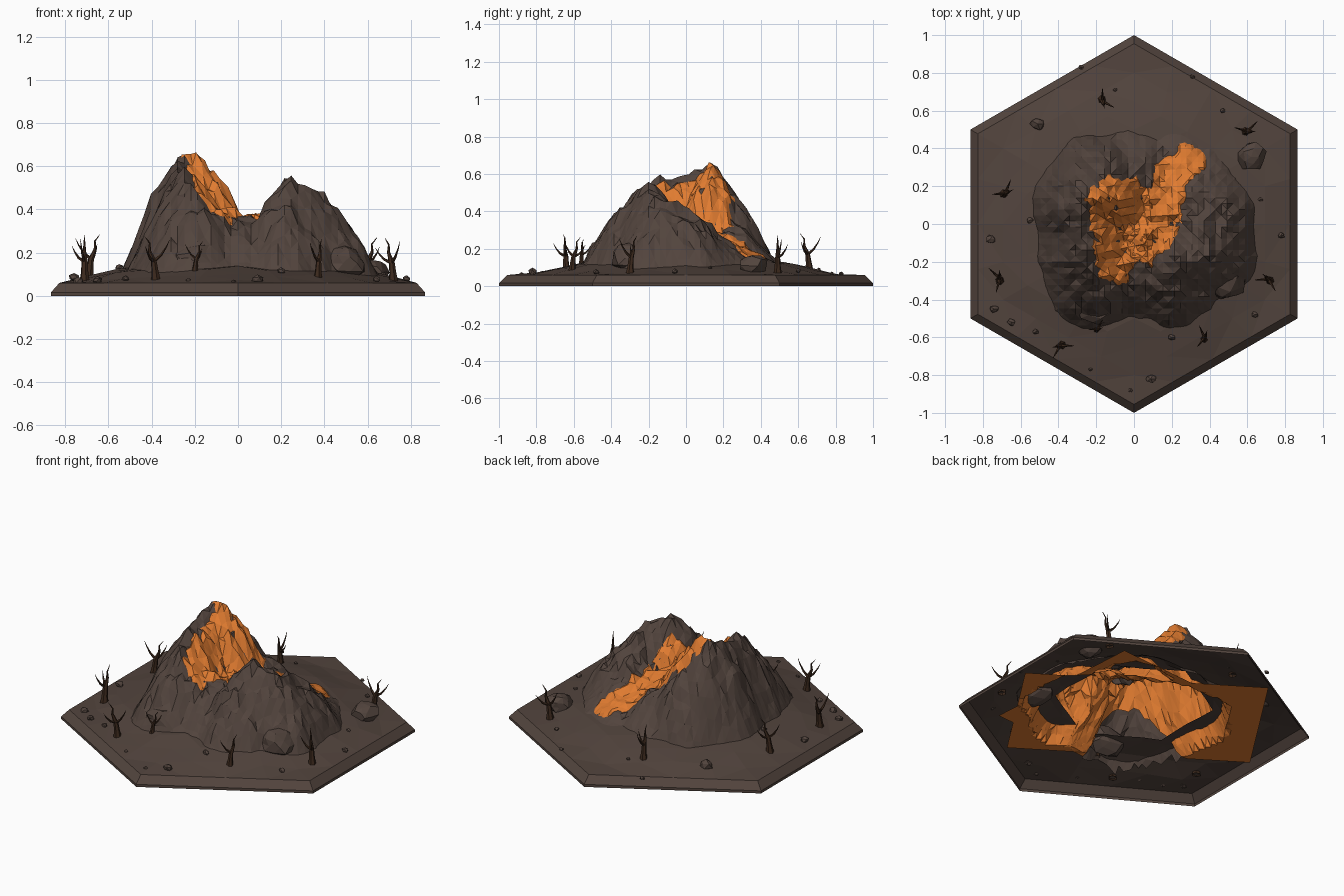
import bpy, bmesh, math, random
from mathutils import Vector, noise

if "Cube" in bpy.data.objects:
    bpy.data.objects.remove(bpy.data.objects["Cube"])

random.seed(4)


def material(name, rgb):
    m = bpy.data.materials.new(name)
    m.diffuse_color = (*rgb, 1)
    m.use_nodes = True
    m.node_tree.nodes["Principled BSDF"].inputs["Base Color"].default_value = m.diffuse_color
    return m


ROCK = material("dark_rock", (0.085, 0.058, 0.047))
LAVA = material("lava_orange", (0.75, 0.2, 0.03))
WOOD = material("charred_wood", (0.045, 0.022, 0.012))


def finish(name, bm, mat, recalc=False):
    if recalc:
        bmesh.ops.recalc_face_normals(bm, faces=bm.faces)
    me = bpy.data.meshes.new(name)
    bm.to_mesh(me)
    bm.free()
    me.materials.append(mat)
    ob = bpy.data.objects.new(name, me)
    bpy.context.collection.objects.link(ob)
    return ob


def clamp(v, a, b):
    return max(a, min(b, v))


def path_dist(x, y, path):
    """Nearest point on an (x, y, value) path: yields (distance, value) per segment."""
    p = Vector((x, y))
    for a, b in zip(path, path[1:]):
        A, B = Vector(a[:2]), Vector(b[:2])
        t = clamp((p - A).dot(B - A) / (B - A).length_squared, 0, 1)
        yield (p - A.lerp(B, t)).length, a[2] + (b[2] - a[2]) * t


# Height functions: gentle apron, twin ridges and the valley between them
def apron(x, y):
    t = clamp((0.9 - math.hypot(x, y)) / 0.45, 0, 1)
    return 0.06 + 0.075 * t * t * (3 - 2 * t)


# (spine path, foot width, convexity)
RIDGES = [
    ([(-0.2, -0.27, 0.51), (-0.24, -0.18, 0.585), (-0.25, -0.03, 0.575), (-0.25, 0.13, 0.67),
      (-0.17, 0.14, 0.63), (-0.17, 0.21, 0.54), (-0.02, 0.23, 0.36)], 0.285, 0.11),
    ([(0.2, -0.27, 0.47), (0.23, -0.2, 0.55), (0.38, -0.13, 0.48), (0.37, 0.0, 0.43), (0.31, 0.11, 0.32)], 0.275, 0.12),
    ([(-0.1, -0.23, 0.38), (0.06, -0.22, 0.37), (0.06, -0.05, 0.34), (0.12, 0.1, 0.29), (0.2, 0.22, 0.22)], 0.3, 0.14),
]


def mountain_z(x, y):
    q = Vector((x * 5, y * 5, 0.3))
    wx = x + 0.03 * noise.noise(q) + 0.015 * noise.noise(q * 2.7)
    wy = y + 0.03 * noise.noise(q + Vector((7, 3, 1))) + 0.015 * noise.noise(q * 2.7 + Vector((2, 9, 4)))
    best = 0.0
    for path, w, bulge in RIDGES:
        for d, h in path_dist(wx, wy, path):
            t = d / w
            f = 1 - t if t > 1 else 1 - t + bulge * math.sin(math.pi * t)
            best = max(best, 0.1 + (h - 0.1) * f)
    rough = clamp((best - 0.1) * 5, 0, 1)
    crag = abs(noise.noise(Vector((x * 11, y * 11, 2)))) - 0.2
    return best + rough * (0.07 * crag + 0.03 * noise.noise(Vector((x * 27, y * 27, 5))))


CRATER_PATH = [(-0.11, -0.21, 0.1), (-0.12, 0.14, 0.12), (-0.01, 0.16, 0.1), (-0.02, -0.08, 0.13)]
STREAM_PATH = [(0.05, -0.1, 0.11), (0.12, 0.0, 0.12), (0.14, 0.12, 0.11), (0.2, 0.24, 0.09), (0.29, 0.34, 0.09)]


def lava_z(path):
    def fz(x, y):
        inside = max(r - d for d, r in path_dist(x, y, path))
        inside += 0.05 * noise.noise(Vector((x * 11, y * 11, 8)))
        off = clamp(inside * 0.9, -0.12, 0.014)
        return max(0.03, max(mountain_z(x, y), apron(x, y) - 0.005) + off)
    return fz


def sheet(name, mat, size, n, angle, centre, fz, floor=None):
    """Triangulated height sheet over a rotated rectangle."""
    bm = bmesh.new()
    c, s = math.cos(angle), math.sin(angle)
    rows = []
    for j in range(n[1] + 1):
        row = []
        for i in range(n[0] + 1):
            u, v = size[0] * (i / n[0] - 0.5), size[1] * (j / n[1] - 0.5)
            x, y = centre[0] + u * c - v * s, centre[1] + u * s + v * c
            row.append(bm.verts.new((x, y, fz(x, y))))
        rows.append(row)
    for j, (a, b) in enumerate(zip(rows, rows[1:])):
        for i in range(n[0]):
            q = (a[i], a[i + 1], b[i + 1], b[i])
            k = (i + j) % 2
            for tri in ((0, 1, 2), (0, 2, 3)) if k else ((0, 1, 3), (1, 2, 3)):
                vs = [q[t] for t in tri]
                if floor is None or any(v.co.z > floor for v in vs):
                    bm.faces.new(vs)
    if floor is not None:
        bmesh.ops.delete(bm, geom=[v for v in bm.verts if not v.link_faces], context='VERTS')
        for v in bm.verts:
            v.co.z = max(v.co.z, 0.04)
    return finish(name, bm, mat)


sheet("mountain", ROCK, (1.36, 1.2), (44, 39), 0, (0.03, 0), mountain_z, 0.1)
sheet("crater_lava", LAVA, (1.38, 0.85), (46, 29), math.radians(-33), (-0.01, 0.02), lava_z(CRATER_PATH))
sheet("lava_stream", LAVA, (0.66, 1.02), (22, 34), math.radians(4), (0.24, 0.02), lava_z(STREAM_PATH))

# Hexagonal ground plate: open shell with a chamfered rim and a rising apron
bm = bmesh.new()
SEG = 4
rings = []
for r, z in ((1, 0), (1, 0.016), (0.955, 0.06), (0.8, None), (0.65, None), (0.5, None), (0.45, None)):
    ring = []
    for k in range(6 * SEG):
        a = math.radians(30 + 60 * (k // SEG))
        A = Vector((math.cos(a), math.sin(a)))
        B = Vector((math.cos(a + math.pi / 3), math.sin(a + math.pi / 3)))
        p = A.lerp(B, (k % SEG) / SEG) * r
        h = z if z is not None else apron(*p) + random.uniform(-0.006, 0.006)
        ring.append(bm.verts.new((*p, h)))
    rings.append(ring)
for a, b in zip(rings, rings[1:]):
    for k in range(len(a)):
        m = (k + 1) % len(a)
        bm.faces.new((a[k], a[m], b[m], b[k]))
bmesh.ops.triangulate(bm, faces=[f for f in bm.faces if f.calc_center_median().z > 0.0605])
finish("hex_ground", bm, ROCK)


# Boulders and pebbles: faceted lumps
def rock(name, x, y, r, z=None, stretch=(1.1, 0.9, 0.75), sub=2):
    bm = bmesh.new()
    bmesh.ops.create_icosphere(bm, subdivisions=sub, radius=1)
    spin = random.uniform(0, 6)
    for v in bm.verts:
        v.co *= 1 + 0.3 * noise.noise(v.co * 1.3 + Vector((x * 9, y * 9, spin)))
        # flatten against a few planes for a chiselled look
        for k in range(5):
            nrm = Vector((math.cos(k * 1.3 + spin), math.sin(k * 1.3 + spin), 0.5 * math.sin(k * 2.1))).normalized()
            over = v.co.dot(nrm) - 0.75
            if over > 0:
                v.co -= nrm * over
    zc = apron(x, y) + r * 0.35 if z is None else z
    for v in bm.verts:
        v.co = Vector((x, y, zc)) + Vector([a * b * r for a, b in zip(v.co, stretch)])
    finish(name, bm, ROCK)


rock("boulder_front", -0.19, -0.46, 0.14, 0.155, (1.0, 0.6, 0.62))
rock("boulder_right", 0.49, -0.29, 0.13, 0.15, (0.9, 1.0, 0.6))
rock("boulder_back", 0.62, 0.355, 0.085, 0.11, (1, 1, 0.7))
PEBBLES = [(-0.51, 0.53, 0.042), (0.09, -0.82, 0.03), (-0.76, -0.08, 0.028), (-0.74, -0.45, 0.025),
           (-0.65, -0.52, 0.024), (-0.52, -0.57, 0.018), (0.2, -0.6, 0.02), (0.64, -0.48, 0.02),
           (0.78, -0.06, 0.02), (0.67, 0.13, 0.014), (0.47, 0.6, 0.016), (0.31, 0.78, 0.014),
           (-0.28, 0.83, 0.016), (-0.1, 0.71, 0.012), (-0.23, -0.77, 0.012), (-0.02, -0.88, 0.014),
           (-0.55, 0.02, 0.02)]
for i, (x, y, r) in enumerate(PEBBLES):
    rock(f"pebble_{i}", x, y, r, sub=1)


# Dead trees: tapered crooked tubes with bare branches
def tube(bm, pts, radii, n=6):
    prev = None
    for i, p in enumerate(pts):
        d = (pts[min(i + 1, len(pts) - 1)] - pts[max(i - 1, 0)]).normalized()
        u = d.orthogonal().normalized()
        if prev:
            u = (prev - d * prev.dot(d)).normalized()
        prev, w = u, d.cross(u)
        ring = [bm.verts.new(p + radii[i] * (u * math.cos(t) + w * math.sin(t)))
                for t in (2 * math.pi * k / n for k in range(n))]
        if i:
            for k in range(n):
                bm.faces.new((old[k], old[(k + 1) % n], ring[(k + 1) % n], ring[k]))
        old = ring
    bm.faces.new(old)


def tree(name, x, y, h, turn):
    bm = bmesh.new()
    base = Vector((x, y, apron(x, y) - 0.015))

    def at(out, up, ang):
        return base + Vector((math.cos(ang) * out * h, math.sin(ang) * out * h, up * h))
    trunk = [at(0, 0, 0), at(0.02, 0.22, turn), at(0.05, 0.45, turn), at(0.15, 0.68, turn),
             at(0.14, 0.85, turn), at(0.26, 1.0, turn)]
    tube(bm, trunk, [k * h for k in (0.115, 0.08, 0.065, 0.035, 0.02, 0.004)])
    for start, da, out, up in ((2, 2.8, 0.3, 0.92), (2, 0.7, 0.4, 0.78)):
        p, a = trunk[start], turn + da
        e = at(out, up, a)
        m1 = p.lerp(e, 0.45) - Vector((0, 0, 0.08 * h))
        m2 = p.lerp(e, 0.8) - Vector((0, 0, 0.06 * h))
        tube(bm, [p, m1, m2, e], [0.045 * h, 0.03 * h, 0.016 * h, 0.003 * h], 5)
    finish(name, bm, WOOD, True)


TREES = [(0.59, 0.49, 0.21, 0.0), (0.72, -0.3, 0.21, 2.4), (0.37, -0.61, 0.19, 1.2), (-0.38, -0.64, 0.21, 3.4),
         (-0.2, -0.56, 0.15, 0.3), (-0.71, -0.3, 0.22, 1.6), (-0.69, 0.16, 0.21, 0.4), (-0.17, 0.66, 0.2, 5.0)]
for i, t in enumerate(TREES):
    tree(f"dead_tree_{i}", *t)
